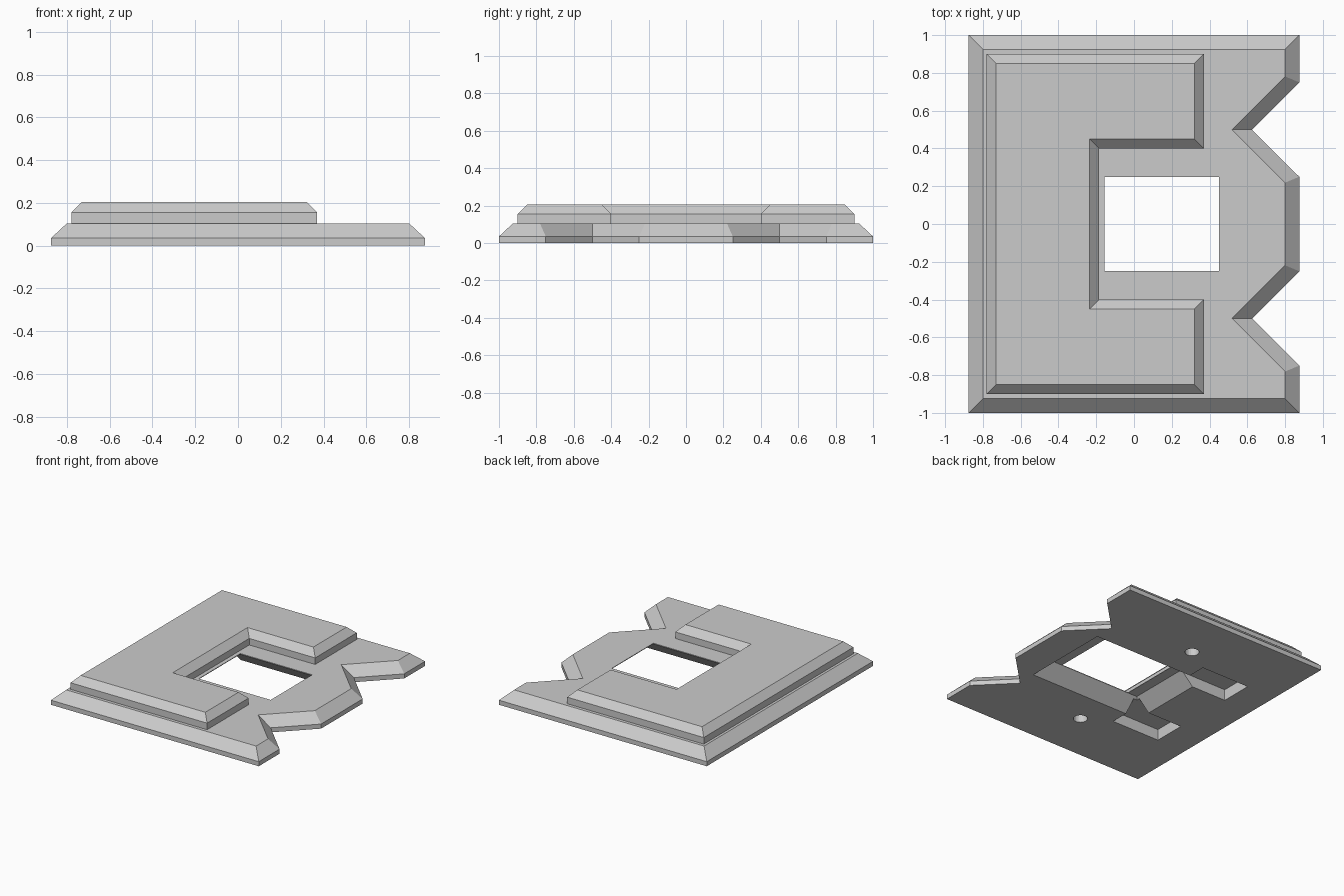
import bpy
import bmesh
import math
from mathutils import Vector

cube = bpy.data.objects.get("Cube")
if cube:
    bpy.data.objects.remove(cube, do_unlink=True)

grey = bpy.data.materials.new("plain grey")
grey.use_nodes = True
COLOUR = (0.6, 0.6, 0.6, 1)
grey.diffuse_color = COLOUR
grey.node_tree.nodes["Principled BSDF"].inputs["Base Color"].default_value = COLOUR


def inset(outline, d):
    """Move every side of a counter-clockwise outline inward by d, with mitred corners."""
    result = []
    for i, p in enumerate(outline):
        a = (p - outline[i - 1]).normalized()
        b = (outline[(i + 1) % len(outline)] - p).normalized()
        na, nb = Vector((-a.y, a.x)), Vector((-b.y, b.x))
        result.append(p + (na + nb) * d / (1 + na.dot(nb)))
    return result


def stack(name, outline, levels):
    """Closed solid from one outline, with an (inset, height) pair per level."""
    outline = [Vector(p) for p in outline]
    bm = bmesh.new()
    rings = [[bm.verts.new((p.x, p.y, z)) for p in inset(outline, d)] for d, z in levels]
    n = len(outline)
    for low, high in zip(rings, rings[1:]):
        for i in range(n):
            j = (i + 1) % n
            bm.faces.new((low[i], low[j], high[j], high[i]))
    bm.faces.new(rings[0][::-1])
    bm.faces.new(rings[-1])
    mesh = bpy.data.meshes.new(name)
    bm.to_mesh(mesh)
    bm.free()
    mesh.materials.append(grey)
    obj = bpy.data.objects.new(name, mesh)
    bpy.context.collection.objects.link(obj)
    return obj


def mirrored(half):
    """Complete an outline listed for y < 0 with its reflection."""
    return half + [(x, -y) for x, y in reversed(half)]


def rect(x0, x1, y0, y1):
    return [(x0, y0), (x1, y0), (x1, y1), (x0, y1)]


def cut(target, cutter):
    cutter.hide_render = True
    mod = target.modifiers.new("cut", 'BOOLEAN')
    mod.operation = 'DIFFERENCE'
    mod.solver = 'EXACT'
    mod.object = cutter
    bpy.context.view_layer.objects.active = target
    bpy.ops.object.modifier_apply(modifier=mod.name)
    bpy.data.objects.remove(cutter, do_unlink=True)


# Base plate with bevelled rim and two V notches
base = stack("base_plate",
             mirrored([(-0.875, -1), (0.875, -1), (0.875, -0.75), (0.625, -0.5), (0.875, -0.25)]),
             [(0, 0), (0, 0.035), (0.075, 0.105)])

# Raised C-shaped block
stack("raised_block",
      mirrored([(-0.78, -0.9), (0.37, -0.9), (0.37, -0.4), (-0.185, -0.4)]),
      [(0, 0.105), (0, 0.155), (0.05, 0.205)])

# Sloped recess under the window, then the window itself
cut(base, stack("recess_cutter", rect(-0.335, 0.63, -0.35, 0.35), [(-0.05, -0.05), (0.1, 0.1)]))
cut(base, stack("window_cutter", rect(-0.155, 0.45, -0.25, 0.25), [(0, -0.1), (0, 0.3)]))

# Underside slots and round sockets, one pair on each side
circle = [(0.05 * math.cos(math.tau * i / 24), 0.05 * math.sin(math.tau * i / 24)) for i in range(24)]
for side in (-1, 1):
    y = side * 0.365
    cut(base, stack("slot_cutter", rect(-0.63, -0.22, y - 0.125, y + 0.125), [(0, -0.1), (0, 0.085)]))
    socket = [(x - 0.02, v + side * 0.61) for x, v in circle]
    cut(base, stack("socket_cutter", socket, [(0, -0.1), (0, 0.09)]))
